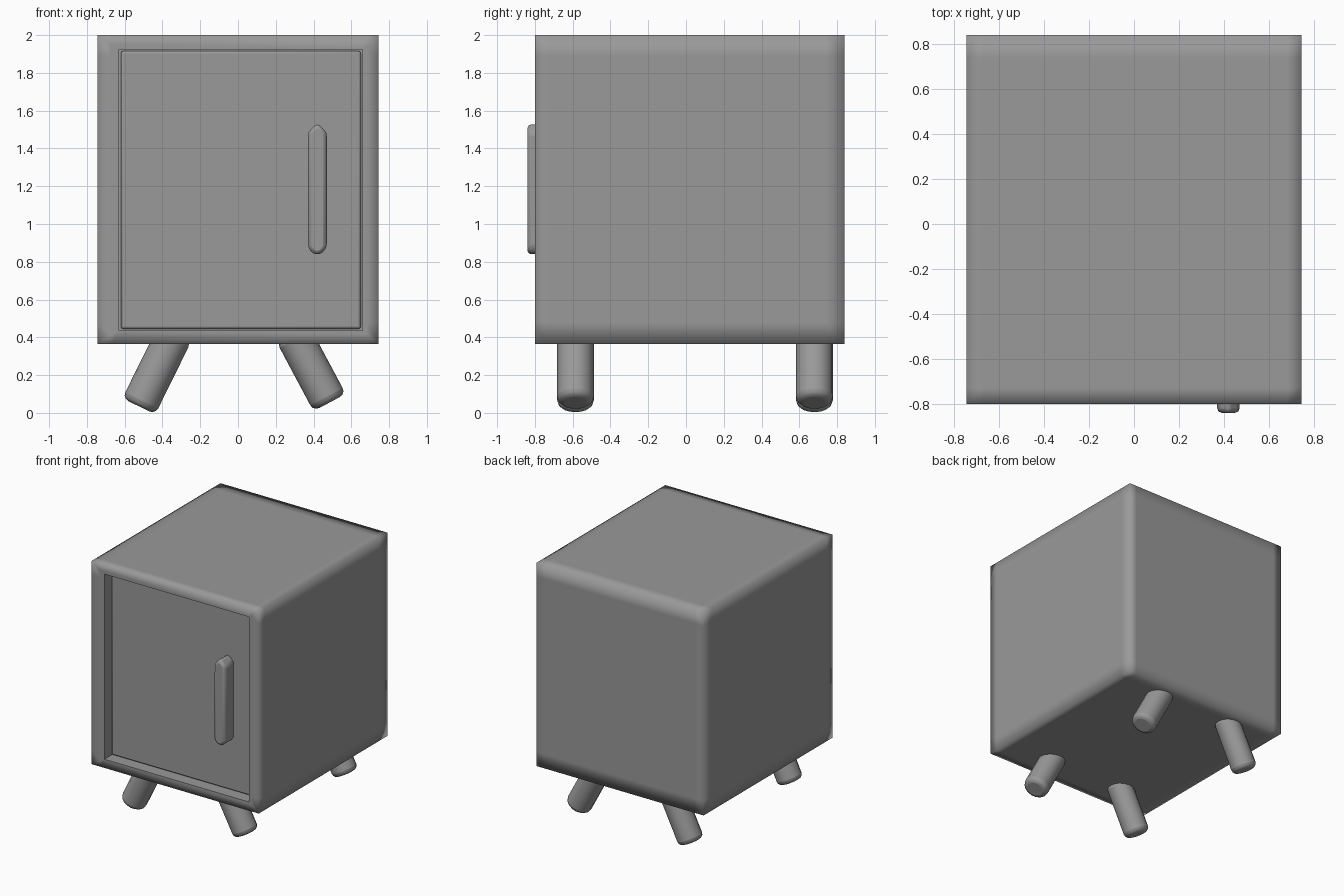
import bpy, bmesh, math
from mathutils import Vector

if "Cube" in bpy.data.objects:
    bpy.data.objects.remove(bpy.data.objects["Cube"])

grey = bpy.data.materials.new("dark_grey")
grey.diffuse_color = (0.32, 0.32, 0.32, 1)
grey.use_nodes = True
grey.node_tree.nodes["Principled BSDF"].inputs["Base Color"].default_value = grey.diffuse_color


def finish(name, bm, bevel=0.0, segments=2, angle=40):
    bmesh.ops.recalc_face_normals(bm, faces=bm.faces)
    mesh = bpy.data.meshes.new(name)
    bm.to_mesh(mesh)
    bm.free()
    mesh.materials.append(grey)
    ob = bpy.data.objects.new(name, mesh)
    bpy.context.collection.objects.link(ob)
    if bevel:
        mod = ob.modifiers.new("Bevel", 'BEVEL')
        mod.width, mod.segments = bevel, segments
        mod.limit_method = 'ANGLE'
        mod.angle_limit = math.radians(35)
    bpy.ops.object.select_all(action='DESELECT')
    ob.select_set(True)
    bpy.context.view_layer.objects.active = ob
    bpy.ops.object.shade_smooth_by_angle(angle=math.radians(angle))
    return ob


def box(lo, hi):
    bm = bmesh.new()
    bmesh.ops.create_cube(bm, size=1)
    lo, hi = Vector(lo), Vector(hi)
    for v in bm.verts:
        v.co = Vector([(a + b) / 2 + c * (b - a) for a, b, c in zip(lo, hi, v.co)])
    return bm


def extrude_back(bm, face, depth):
    out = bmesh.ops.extrude_face_region(bm, geom=[face])
    bmesh.ops.translate(bm, vec=(0, depth, 0),
                        verts=[g for g in out['geom'] if isinstance(g, bmesh.types.BMVert)])


# Cabinet body with a recessed front opening
bm = box((-0.745, -0.80, 0.365), (0.745, 0.84, 2.0))
front = min(bm.faces, key=lambda f: f.calc_center_median().y)
bmesh.ops.inset_region(bm, faces=[front], thickness=0.07)
for v in front.verts:
    v.co.x = -0.63 if v.co.x < 0 else 0.66
    v.co.z = 0.435 if v.co.z < 1 else 1.925
extrude_back(bm, front, 0.10)
if front.is_valid:
    bmesh.ops.delete(bm, geom=[front], context='FACES_ONLY')
# Support loops, so the outer edges shade softly but stay square
for axis, cuts in enumerate(((-0.67, 0.68), (-0.73, 0.74), (0.48, 1.89))):
    for c in cuts:
        co, no = Vector(), Vector()
        co[axis], no[axis] = c, 1
        bmesh.ops.bisect_plane(bm, geom=bm.verts[:] + bm.edges[:] + bm.faces[:],
                               plane_co=co, plane_no=no)
# The rim of the opening stays crisp
for e in bm.edges:
    if all(-0.64 < v.co.x < 0.665 and 0.43 < v.co.z < 1.93 and v.co.y < -0.65 for v in e.verts):
        e.smooth = False
finish("cabinet_body", bm, angle=100)

# Door panel set into the opening
finish("door", box((-0.62, -0.725, 0.445), (0.65, -0.69, 1.915)), 0.012)

# Long handle with pointed ends
bm = bmesh.new()
outline = [(0.37, 0.875), (0.40, 0.84), (0.44, 0.84), (0.47, 0.875),
           (0.47, 1.485), (0.42, 1.535), (0.37, 1.485)]
face = bm.faces.new([bm.verts.new((x, -0.84, z)) for x, z in outline])
extrude_back(bm, face, 0.13)
if not face.is_valid or len(bm.faces) < len(outline) + 2:
    bm.faces.new([v for v in bm.verts if v.co.y < -0.8])
finish("door_handle", bm, 0.02)


# Four round legs splayed sideways
def leg(name, top_x, foot_x, foot_z, y):
    top = Vector((top_x, y, 0.42))
    foot = Vector((foot_x, y, foot_z))
    axis = top - foot
    bm = bmesh.new()
    bmesh.ops.create_cone(bm, cap_ends=True, segments=16, radius1=0.097,
                          radius2=0.097, depth=axis.length)
    rot = axis.to_track_quat('Z', 'Y').to_matrix()
    for v in bm.verts:
        v.co = rot @ v.co + (top + foot) / 2
    finish(name, bm, 0.035, 3)


for end, y in (("front", -0.585), ("back", 0.68)):
    leg(end + "_leg_left", -0.335, -0.525, 0.035, y)
    leg(end + "_leg_right", 0.29, 0.485, 0.055, y)
